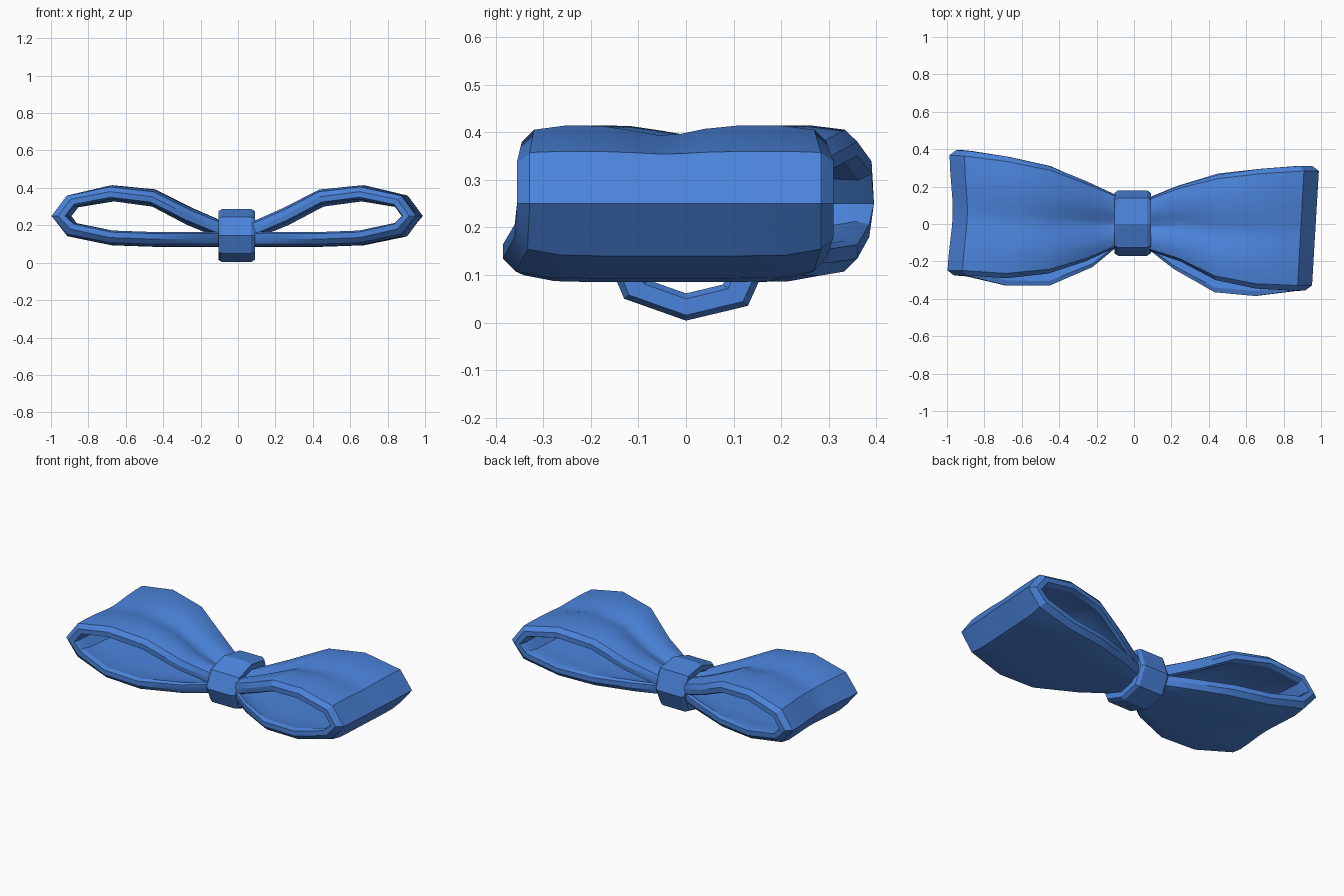
import bpy, bmesh, math
from mathutils import Vector

if "Cube" in bpy.data.objects:
    bpy.data.objects.remove(bpy.data.objects["Cube"])

mat = bpy.data.materials.new("blue_ribbon")
mat.diffuse_color = (0.07, 0.23, 0.71, 1)
mat.use_nodes = True
mat.node_tree.nodes["Principled BSDF"].inputs["Base Color"].default_value = mat.diffuse_color


def tube(name, rings, closed, angle):
    """Skin closed rings of points, one after another, into an object."""
    bm = bmesh.new()
    vs = [[bm.verts.new(p) for p in r] for r in rings]
    n = len(vs[0])
    count = len(vs) if closed else len(vs) - 1
    for i in range(count):
        a, b = vs[i], vs[(i + 1) % len(vs)]
        for j in range(n):
            k = (j + 1) % n
            bm.faces.new((a[j], a[k], b[k], b[j]))
    if not closed:
        bm.faces.new(vs[0])
        bm.faces.new(vs[-1])
    bmesh.ops.recalc_face_normals(bm, faces=bm.faces)
    me = bpy.data.meshes.new(name)
    bm.to_mesh(me)
    bm.free()
    ob = bpy.data.objects.new(name, me)
    bpy.context.collection.objects.link(ob)
    me.materials.append(mat)
    bpy.ops.object.select_all(action='DESELECT')
    ob.select_set(True)
    bpy.context.view_layer.objects.active = ob
    bpy.ops.object.shade_smooth_by_angle(angle=math.radians(angle))
    return ob


# Side profile of a loop (x, z): over the top, round the tip, back underneath
PATH = [(0, .21), (.1, .23), (.25, .295), (.45, .393), (.68, .415), (.91, .36),
        (.99, .25), (.91, .14), (.68, .093), (.45, .085), (.22, .085), (.1, .085), (0, .085)]
# Front and back edges of each ribbon at those stations
RIGHT = [(-.11, .11), (-.15, .15), (-.2, .21), (-.3, .265), (-.345, .295), (-.355, .31),
         (-.355, .31), (-.36, .31), (-.385, .295), (-.365, .27), (-.24, .2), (-.15, .15), (-.11, .11)]
LEFT = [(-.11, .11), (-.13, .16), (-.2, .23), (-.265, .31), (-.29, .36), (-.275, .39),
        (-.275, .395), (-.28, .385), (-.33, .36), (-.33, .31), (-.23, .21), (-.13, .15), (-.11, .11)]
FOLD = [.02, .03, .035, .03, .022, .006, 0]
THICK = .065
ROWS = [.04, .14, .26, .37, .45, .52, .6, .72, .85, .96]
# Ribbon cross-section (across, depth) with chamfered edges
SECTION = ([(v, 0) for v in ROWS] + [(1, .3), (1, .75)] +
           [(v, 1) for v in reversed(ROWS)] + [(0, .75), (0, .3)])


def loop(name, side, edges):
    rings = []
    pts = [Vector(p) for p in PATH]
    for i, p in enumerate(pts):
        d0 = (p - pts[max(i - 1, 0)]) if i else pts[1] - p
        d1 = (pts[i + 1] - p) if i < len(pts) - 1 else d0
        d0, d1 = d0.normalized(), d1.normalized()
        t = (d0 + d1).normalized()
        inward = Vector((t.y, -t.x)) / t.dot(d0)
        y0, y1 = edges[i]
        ring = []
        for v, depth in SECTION:
            q = p + inward * THICK * depth
            edge = max(0, abs(v - .5) * 2 - .6) / .4
            if i < 6:        # top sheet: central groove, drooping edges
                q.y -= FOLD[i] * (math.exp(-((v - .47) / .13) ** 2) + .7 * edge ** 2)
            elif i > 6:      # bottom sheet: edges curl up
                q.y += .022 * edge ** 2
            if side > 0:     # slightly skewed or hollow tips
                q.x *= .96 + .04 * v
            else:
                q.x *= 1.01 - .025 * math.exp(-((v - .5) / .3) ** 2) - .012 * v
            if i in (5, 6, 7) and v in (0, 1):
                q.x -= .012
            ring.append((side * q.x, y0 + (y1 - y0) * v, q.y))
        rings.append(ring)
    return tube(name, rings, False, 25)


loop("right_loop", 1, RIGHT)
loop("left_loop", -1, LEFT)

# Knot: faceted band wrapped round the middle
OUTLINE = [(0, .004), (.13, .035), (.18, .145), (.14, .265), (0, .287),
           (-.125, .245), (-.17, .145), (-.13, .05)]
BAND = [(-.085, 1), (.07, 1), (.09, .92), (.09, .68), (.07, .6), (-.085, .6), (-.105, .68), (-.105, .92)]
tube("knot", [[(x, y * s, .147 + (z - .147) * s) for x, s in BAND] for y, z in OUTLINE], True, 20)
